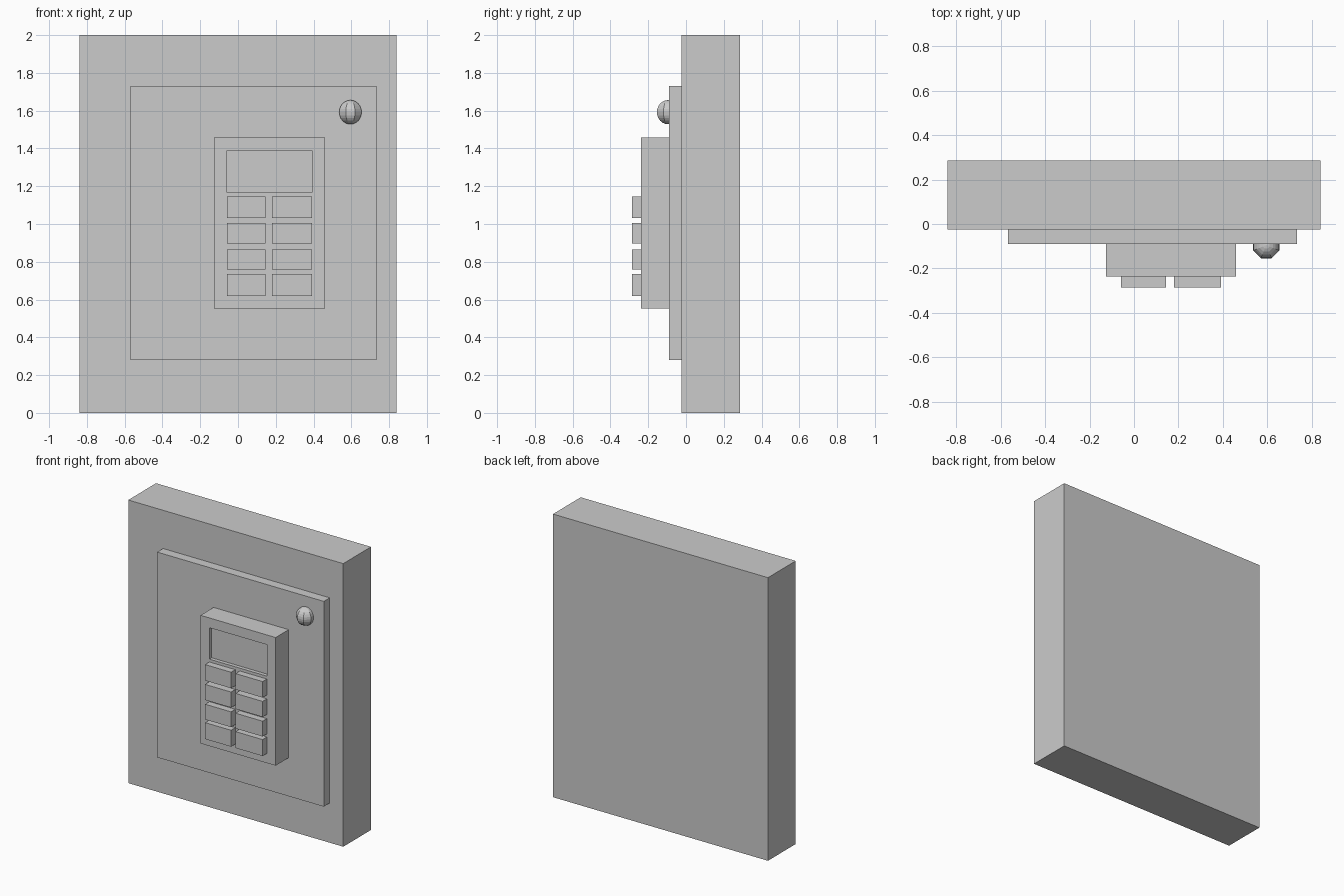
import bpy, math

if "Cube" in bpy.data.objects:
    bpy.data.objects.remove(bpy.data.objects["Cube"])


def box(name, x0, x1, y0, y1, z0, z1):
    bpy.ops.mesh.primitive_cube_add(size=1, location=((x0 + x1) / 2, (y0 + y1) / 2, (z0 + z1) / 2))
    ob = bpy.context.object
    ob.name = name
    ob.scale = (x1 - x0, y1 - y0, z1 - z0)
    bpy.ops.object.transform_apply(location=False, rotation=False, scale=True)
    return ob


# Wall block and raised door panel
box("safe_body", -0.84, 0.84, -0.025, 0.285, 0, 2)
box("door_panel", -0.568, 0.734, -0.091, -0.025, 0.28, 1.73)

# Keypad housing with an inset screen
housing = box("keypad_housing", -0.127, 0.46, -0.237, -0.091, 0.552, 1.457)
cutter = box("screen_cutter", -0.058, 0.392, -0.3, -0.211, 1.166, 1.388)
cutter.hide_render = True
cutter.hide_viewport = True
cut = housing.modifiers.new("screen_recess", 'BOOLEAN')
cut.operation = 'DIFFERENCE'
cut.solver = 'EXACT'
cut.object = cutter

# Two columns of four keys
columns = [(-0.058, 0.145), (0.18, 0.392)]
rows = [(0.62, 0.736), (0.758, 0.866), (0.896, 1.006), (1.033, 1.146)]
for x0, x1 in columns:
    for z0, z1 in rows:
        box("key", x0, x1, -0.285, -0.237, z0, z1)

# Round indicator lamp
bpy.ops.mesh.primitive_uv_sphere_add(segments=8, ring_count=12, radius=0.064,
                                     location=(0.595, -0.095, 1.592),
                                     rotation=(0, 0, math.radians(22.5)))
bpy.context.object.name = "indicator_lamp"
